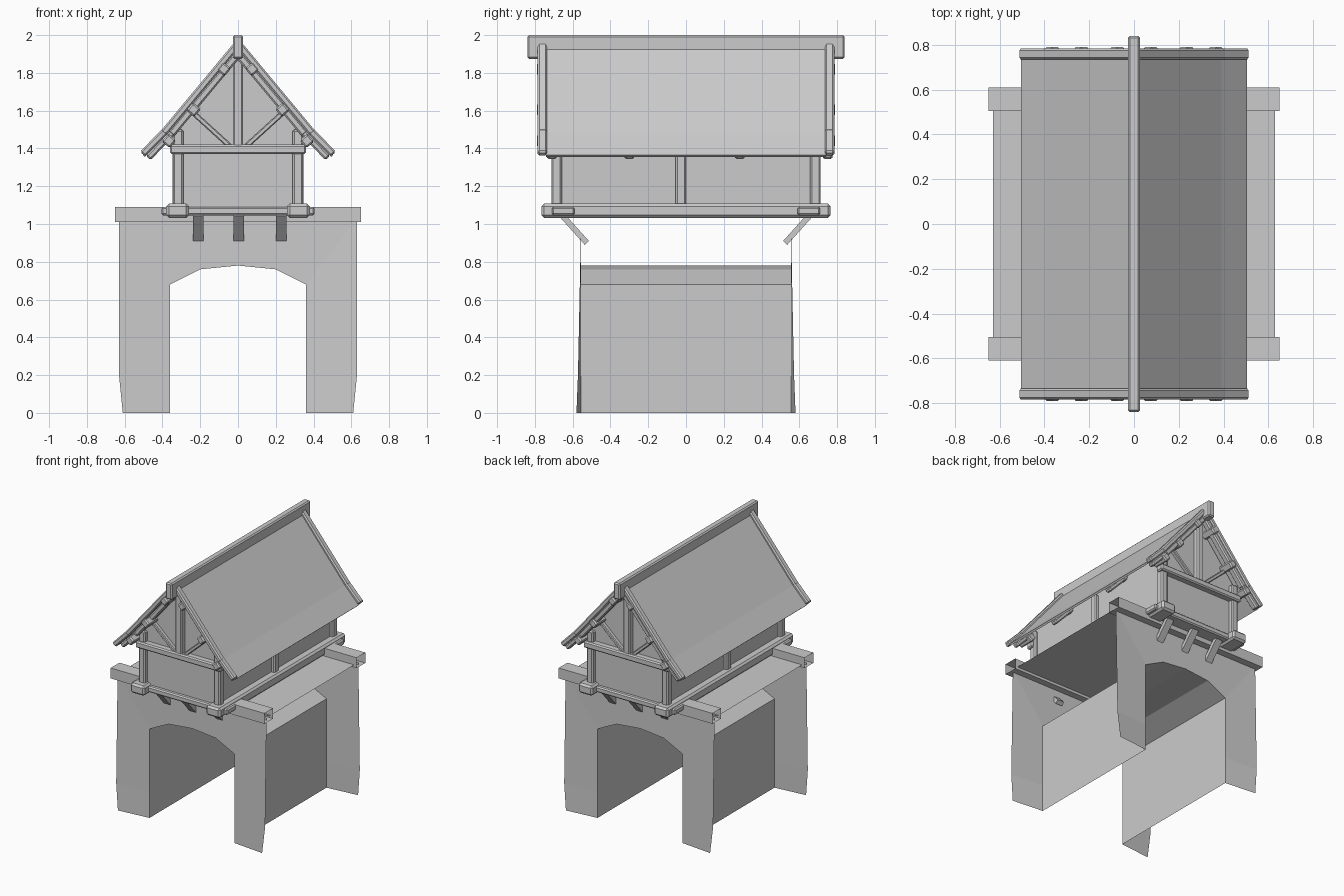
import bpy, bmesh
from mathutils import Vector

cube = bpy.data.objects.get("Cube")
if cube:
    bpy.data.objects.remove(cube)

GREY = (0.6, 0.6, 0.6, 1)
mat = bpy.data.materials.new("plain grey")
mat.use_nodes = True
mat.diffuse_color = GREY
mat.node_tree.nodes["Principled BSDF"].inputs["Base Color"].default_value = GREY


def make(name, verts, faces, bevel=0, thick=0):
    """Object from points and faces, optionally thickened or bevelled."""
    bm = bmesh.new()
    vs = [bm.verts.new(v) for v in verts]
    for f in faces:
        bm.faces.new([vs[i] for i in f])
    bmesh.ops.remove_doubles(bm, verts=bm.verts, dist=1e-5)
    bmesh.ops.recalc_face_normals(bm, faces=bm.faces)
    me = bpy.data.meshes.new(name)
    bm.to_mesh(me)
    bm.free()
    me.materials.append(mat)
    ob = bpy.data.objects.new(name, me)
    bpy.context.collection.objects.link(ob)
    if thick:
        mod = ob.modifiers.new("thickness", "SOLIDIFY")
        mod.thickness = thick
        mod.offset = 0
    if bevel:
        mod = ob.modifiers.new("chamfer", "BEVEL")
        mod.width = bevel
        mod.segments = 1
    return ob


def beam(name, a, b, wide, deep, bevel=0.009, capped=True):
    """Timber from a to b; wide is its horizontal width, deep the other."""
    a, b = Vector(a), Vector(b)
    d = (b - a).normalized()
    side = Vector((1, 0, 0)) if abs(d.z) > 0.99 else d.cross((0, 0, 1)).normalized()
    up = side.cross(d)
    ring = [(-1, -1), (1, -1), (1, 1), (-1, 1)]
    verts = [p + side * s * wide / 2 + up * t * deep / 2
             for p in (a, b) for s, t in ring]
    faces = [(i, (i + 1) % 4, (i + 1) % 4 + 4, i + 4) for i in range(4)]
    if capped:
        faces += [(3, 2, 1, 0), (4, 5, 6, 7)]
    return make(name, verts, faces, bevel)


def strip(pairs):
    """Quads joining consecutive point pairs."""
    verts = [p for pair in pairs for p in pair]
    return verts, [(i, i + 1, i + 3, i + 2) for i in range(0, len(verts) - 2, 2)]


# Gateway: tunnel lining, walkway and the two arched end walls
WALL = 0.555
arch = [(0.36, 0), (0.36, 0.68), (0.2, 0.76), (0, 0.78),
        (-0.2, 0.76), (-0.36, 0.68), (-0.36, 0)]
make("tunnel_lining", *strip([((x, -WALL, z), (x, WALL, z)) for x, z in arch]))
make("walkway", *strip([((x, -0.52, 1.03), (x, 0.52, 1.03)) for x in (-0.63, 0.63)]))

half_wall = [((0.61, 0.58, 0), (0.36, WALL, 0)),
             ((0.63, 0.572, 0.2), (0.36, WALL, 0.2)),
             ((0.63, WALL, 1.03), (0.36, WALL, 0.68)),
             ((0.2, WALL, 1.03), (0.2, WALL, 0.76)),
             ((0, WALL, 1.03), (0, WALL, 0.78))]
for end, s in (("front", -1), ("back", 1)):
    verts, faces = [], []
    for m in (1, -1):
        v, f = strip([[(x * m, y * s, z) for x, y, z in pair] for pair in half_wall])
        faces += [[i + len(verts) for i in q] for q in f]
        verts += v
    make(end + "_gate_wall", verts, faces)
    beam(end + "_coping", (-0.65, s * 0.557, 1.05), (0.65, s * 0.557, 1.05),
         0.105, 0.08, 0, capped=False)
    # Sloping struts under the overhang
    for x in (-0.21, 0.005, 0.23):
        beam(end + "_strut", (x, s * 0.66, 1.05), (x, s * 0.525, 0.9), 0.055, 0.03, 0)

# House walls
EAVE, KICK, TOP = (0.5, 1.36), (0.385, 1.48), (0, 1.945)
for end, s in (("front", -1), ("back", 1)):
    outline = [(-0.32, 1.07), (0.32, 1.07), (0.32, 1.52), (0, 1.91), (-0.32, 1.52)]
    make(end + "_house_wall", [(x, s * 0.68, z) for x, z in outline], [range(5)])
for side, m in (("left", 1), ("right", -1)):
    make(side + "_house_wall", *strip([((m * 0.32, -0.68, z), (m * 0.32, 0.68, z))
                                      for z in (1.07, 1.52)]))

# Timber frame
for side, m in (("left", 1), ("right", -1)):
    beam(side + "_sill", (m * 0.32, -0.765, 1.07), (m * 0.32, 0.765, 1.07), 0.12, 0.075, 0.014)
    beam(side + "_middle_post", (m * 0.32, -0.027, 1.09), (m * 0.32, -0.027, 1.5), 0.055, 0.055)
    for end, s in (("front", -1), ("back", 1)):
        beam(end + "_" + side + "_post", (m * 0.317, s * 0.685, 1.09),
             (m * 0.317, s * 0.685, 1.5), 0.055, 0.055)
        beam(end + "_" + side + "_brace", (m * 0.03, s * 0.69, 1.4),
             (m * 0.25, s * 0.69, 1.6), 0.035, 0.025, 0.005)
for end, s in (("front", -1), ("back", 1)):
    beam(end + "_sill", (-0.405, s * 0.65, 1.068), (0.405, s * 0.65, 1.068), 0.12, 0.045)
    beam(end + "_tie_beam", (-0.36, s * 0.7, 1.395), (0.36, s * 0.7, 1.395), 0.06, 0.05)
    beam(end + "_king_post", (0, s * 0.695, 1.41), (0, s * 0.695, 1.93), 0.055, 0.055)

# Roof sheets with a slight kick at the eaves
for side, m in (("left", 1), ("right", -1)):
    make(side + "_roof", *strip([((m * x, -0.74, z), (m * x, 0.74, z))
                                 for x, z in (TOP, KICK, EAVE)]), thick=0.015)

    # Rafters below the roof, running out under the eaves
    for y in (-0.71, -0.3, 0.285, 0.75):
        beam(side + "_rafter", (0, y, 1.9), (m * 0.355, y, 1.475), 0.05, 0.04)
        beam(side + "_rafter_foot", (m * 0.345, y, 1.487), (m * 0.475, y, 1.35), 0.05, 0.035)

    # Barge boards along both gables
    for end, s in (("front", -1), ("back", 1)):
        y = s * 0.76
        beam(end + "_" + side + "_barge_board", (0, y, 1.955), (m * 0.395, y, 1.48), 0.05, 0.038)
        beam(end + "_" + side + "_barge_foot", (m * 0.385, y, 1.492),
             (m * 0.505, y, 1.37), 0.05, 0.038)

    # Purlins poking out of the gables, turned to the roof pitch
    for x, z in ((0.365, 1.44), (0.235, 1.605), (0.075, 1.82)):
        for s in (-1, 1):
            purlin = beam(side + "_purlin_end", (0, s * 0.66, 0), (0, s * 0.79, 0), 0.055, 0.055)
            purlin.location = (m * x, 0, z)
            purlin.rotation_euler.y = m * 0.87

# Ridge beam
beam("ridge_beam", (0, -0.84, 1.937), (0, 0.84, 1.937), 0.055, 0.126)
